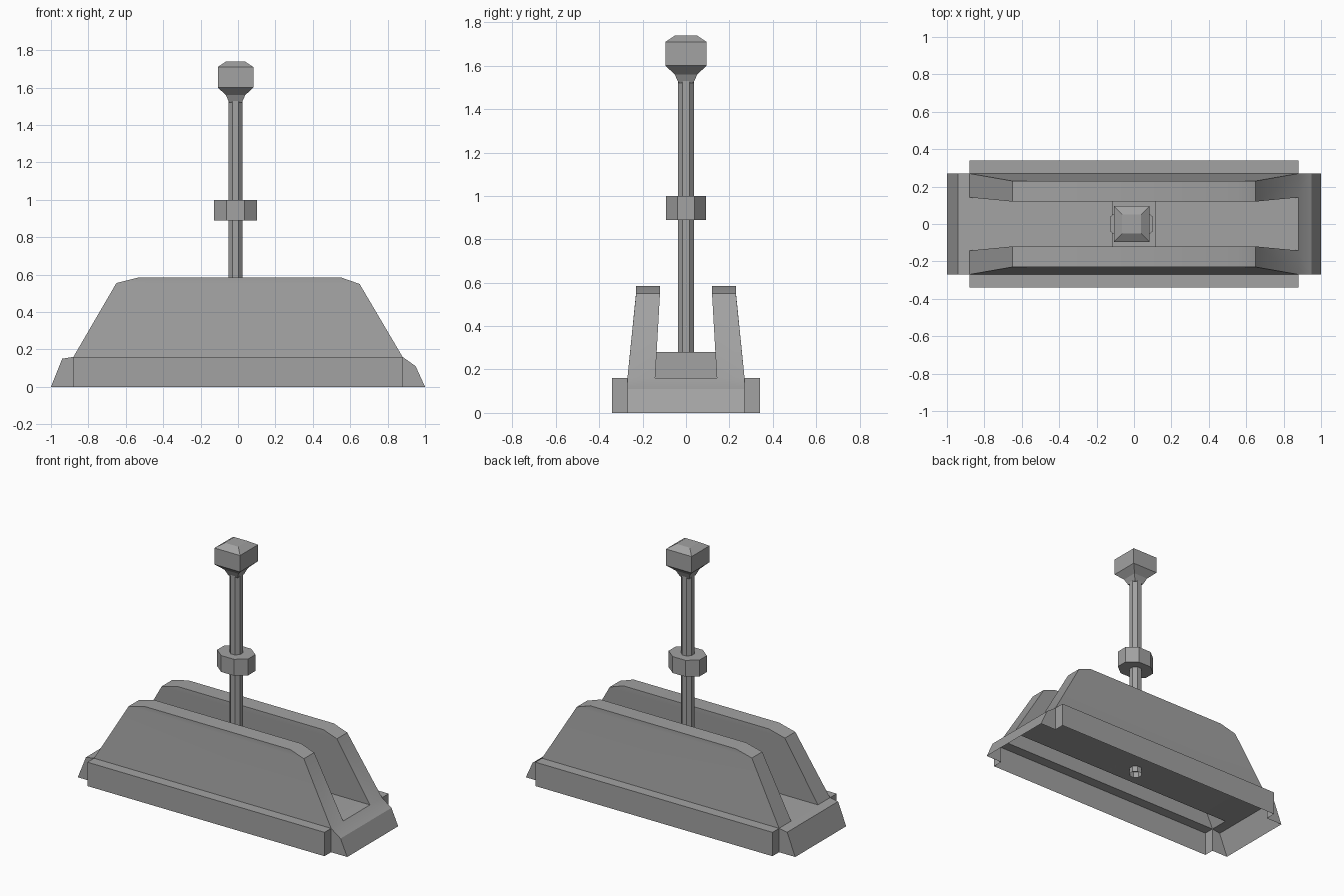
import bpy, bmesh, math

cube = bpy.data.objects.get("Cube")
if cube:
    bpy.data.objects.remove(cube, do_unlink=True)

grey = bpy.data.materials.new("plain_grey")
grey.use_nodes = True
COLOR = (0.36, 0.36, 0.36, 1)
grey.diffuse_color = COLOR
grey.node_tree.nodes["Principled BSDF"].inputs["Base Color"].default_value = COLOR

ROD_X = -0.013


def finish(name, bm, smooth=None):
    bmesh.ops.remove_doubles(bm, verts=bm.verts, dist=0.0005)
    bmesh.ops.recalc_face_normals(bm, faces=bm.faces)
    mesh = bpy.data.meshes.new(name)
    bm.to_mesh(mesh)
    bm.free()
    mesh.materials.append(grey)
    obj = bpy.data.objects.new(name, mesh)
    bpy.context.collection.objects.link(obj)
    if smooth:
        bpy.ops.object.select_all(action="DESELECT")
        obj.select_set(True)
        bpy.context.view_layer.objects.active = obj
        bpy.ops.object.shade_smooth_by_angle(angle=math.radians(smooth))
    return obj


def face(bm, *points):
    return bm.faces.new([bm.verts.new(p) for p in points])


def loft(name, sides, rings, x=0.0, bottom=True):
    """Stack of flat-sided rings given as (z, half_x, half_y)."""
    bm = bmesh.new()
    k = 1 / math.cos(math.pi / sides)
    loops = []
    for z, hx, hy in rings:
        angles = [(i + 0.5) * math.tau / sides for i in range(sides)]
        loops.append([bm.verts.new((x + hx * k * math.cos(a), hy * k * math.sin(a), z))
                      for a in angles])
    for low, high in zip(loops, loops[1:]):
        for i in range(sides):
            j = (i + 1) % sides
            bm.faces.new((low[i], low[j], high[j], high[i]))
    bm.faces.new(loops[-1])
    if bottom:
        bm.faces.new(loops[0][::-1])
    return finish(name, bm)


# Open-bottomed base shell: long profile (x, z) from one foot to the other
profile = [(-1, 0), (-0.94, 0.15), (-0.88, 0.16), (-0.65, 0.555), (-0.53, 0.585),
           (0.55, 0.585), (0.65, 0.55), (0.88, 0.16), (0.95, 0.11), (1, 0)]
FLANGE_X, FLANGE_Y, FLANGE_Z = 0.88, 0.34, 0.16


def outer(i):
    x, z = profile[i]
    return (x, 0.23 if 3 <= i <= 6 else 0.27, z)


def inner(i):
    x, z = profile[i]
    return (x, 0.12 if 3 <= i <= 6 else 0.142, z)


def flip(p, s):
    return (p[0], p[1] * s, p[2])


bm = bmesh.new()
for s in (1, -1):
    # top ribbon of each wall, running down onto both feet
    for i in range(9):
        face(bm, *[flip(p, s) for p in (inner(i), outer(i), outer(i + 1), inner(i + 1))])
    # leaning wall sides
    for side in (outer, inner):
        face(bm, *[flip(side(i), s) for i in (2, 3, 6, 7)])
        face(bm, *[flip(side(i), s) for i in (3, 4, 5, 6)])
    # side cheeks of the feet
    for ids, x in (((0, 1, 2), -FLANGE_X), ((9, 8, 7), FLANGE_X)):
        face(bm, *[flip(outer(i), s) for i in ids], (x, 0.27 * s, 0))
        # flange end
        face(bm, (x, 0.27 * s, 0), (x, 0.27 * s, FLANGE_Z),
             (x, FLANGE_Y * s, FLANGE_Z), (x, FLANGE_Y * s, 0))
    # flange top and face
    for y, z in ((0.27, FLANGE_Z), (FLANGE_Y, 0)):
        face(bm, (-FLANGE_X, y * s, z), (FLANGE_X, y * s, z),
             (FLANGE_X, FLANGE_Y * s, FLANGE_Z), (-FLANGE_X, FLANGE_Y * s, FLANGE_Z))
# channel floor and middle strips of the feet
for a, b in ((0, 1), (1, 2), (2, 7), (7, 8), (8, 9)):
    face(bm, inner(a), inner(b), flip(inner(b), -1), flip(inner(a), -1))
finish("base_shell", bm, 30)

# Block in the channel, and the post it holds
loft("channel_block", 4, [(0.16, 0.118, 0.14), (0.28, 0.118, 0.14)])
loft("post", 8, [(0.12, 0.038, 0.038), (1.55, 0.038, 0.038)], ROD_X, bottom=False)
loft("collar", 8, [(0.89, 0.115, 0.092), (1.0, 0.115, 0.092)], ROD_X)
loft("post_head", 4, [(1.52, 0.034, 0.034), (1.56, 0.052, 0.052), (1.6, 0.095, 0.095),
                      (1.71, 0.095, 0.095), (1.74, 0.05, 0.05)], ROD_X)
